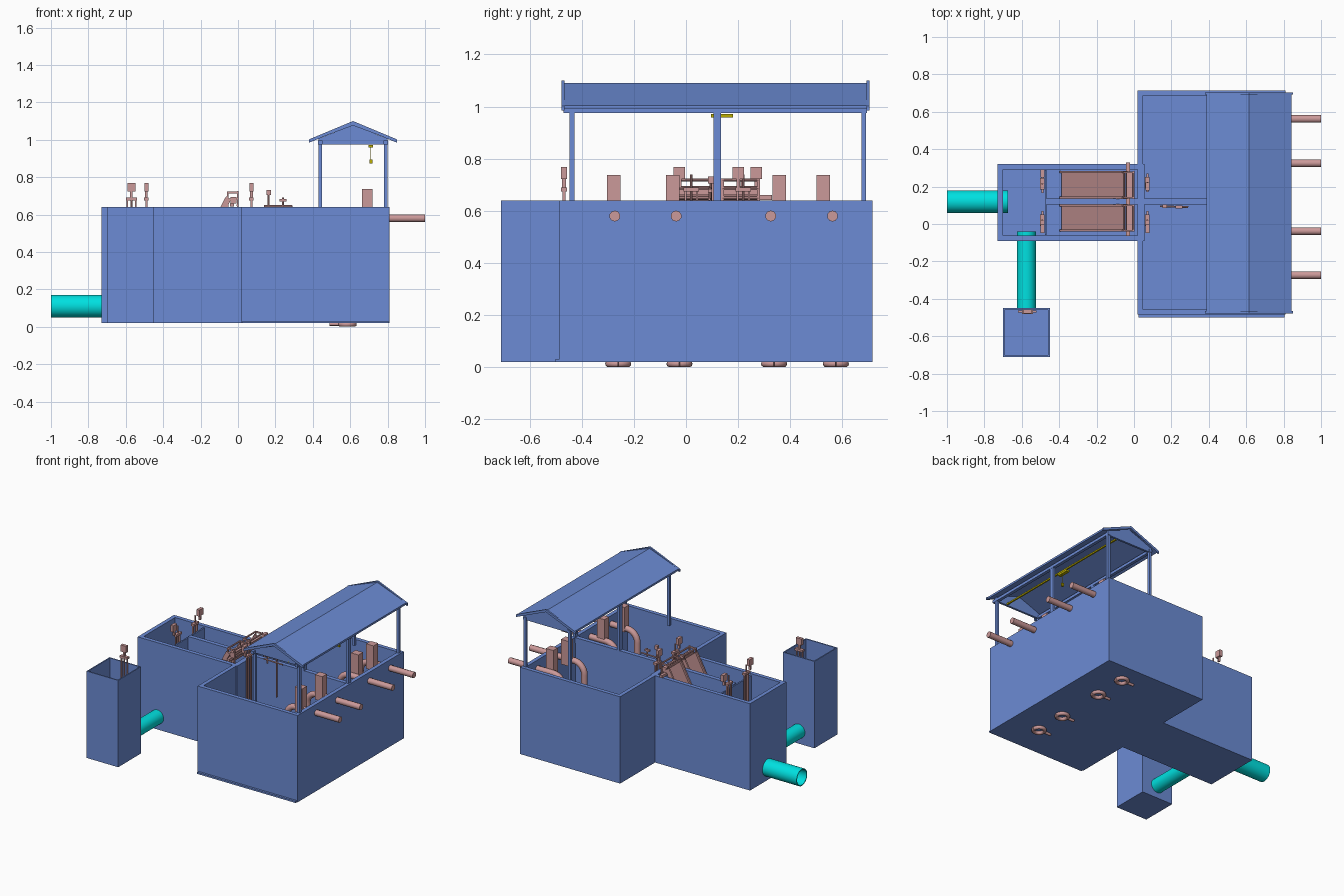
import bpy, bmesh, math
from mathutils import Vector, Matrix

if "Cube" in bpy.data.objects:
    bpy.data.objects.remove(bpy.data.objects["Cube"])


def material(name, rgb):
    m = bpy.data.materials.new(name)
    m.use_nodes = True
    m.diffuse_color = (*rgb, 1)
    m.node_tree.nodes["Principled BSDF"].inputs["Base Color"].default_value = (*rgb, 1)
    return m


BLUE = material("blue_concrete", (0.15, 0.26, 0.66))
PINK = material("pink_steel", (0.60, 0.32, 0.32))
CYAN = material("cyan_pipe", (0.0, 0.75, 0.75))
YELLOW = material("yellow_hoist", (0.50, 0.42, 0.0))


def finish(name, bm, mat, smooth=False):
    bmesh.ops.recalc_face_normals(bm, faces=bm.faces)
    for f in bm.faces:
        f.smooth = smooth
    if smooth:
        for e in bm.edges:
            e.smooth = len(e.link_faces) == 2 and e.calc_face_angle() < 0.6
    me = bpy.data.meshes.new(name)
    bm.to_mesh(me)
    bm.free()
    me.materials.append(mat)
    ob = bpy.data.objects.new(name, me)
    bpy.context.collection.objects.link(ob)
    return ob


def add_box(bm, lo, hi):
    lo, hi = Vector(lo), Vector(hi)
    mat = Matrix.Translation((lo + hi) / 2) @ Matrix.Diagonal((*(hi - lo), 1))
    return bmesh.ops.create_cube(bm, size=1, matrix=mat)["verts"]


def box(name, lo, hi, mat):
    bm = bmesh.new()
    add_box(bm, lo, hi)
    return finish(name, bm, mat)


def open_tank(name, lo, hi, wall, floor):
    """Box with an inset top pushed down to the floor level."""
    bm = bmesh.new()
    add_box(bm, lo, hi)
    bm.normal_update()
    top = max(bm.faces, key=lambda f: f.calc_center_median().z)
    bmesh.ops.inset_individual(bm, faces=[top], thickness=wall)
    inner = bmesh.ops.extrude_discrete_faces(bm, faces=[top])["faces"][0]
    for v in inner.verts:
        v.co.z = floor
    return finish(name, bm, BLUE)


def add_rod(bm, a, b, r, segs=12, caps=True):
    a, b = Vector(a), Vector(b)
    d = b - a
    mat = Matrix.Translation((a + b) / 2) @ d.to_track_quat("Z", "Y").to_matrix().to_4x4()
    bmesh.ops.create_cone(bm, cap_ends=caps, segments=segs, radius1=r, radius2=r,
                          depth=d.length, matrix=mat)


def prism(name, profile, y0, y1, mat):
    """Extrude an x-z outline along y."""
    bm = bmesh.new()
    face = bm.faces.new([bm.verts.new((x, y0, z)) for x, z in profile])
    new = bmesh.ops.extrude_face_region(bm, geom=[face])["geom"]
    bmesh.ops.translate(bm, vec=(0, y1 - y0, 0),
                        verts=[v for v in new if isinstance(v, bmesh.types.BMVert)])
    return finish(name, bm, mat)


def tube(name, a, b, r):
    bm = bmesh.new()
    add_rod(bm, a, b, r, 32, caps=False)
    ob = finish(name, bm, CYAN, True)
    mod = ob.modifiers.new("wall", "SOLIDIFY")
    mod.thickness = 0.006
    mod.offset = -1


def swept_pipe(name, points, r, mat):
    cu = bpy.data.curves.new(name + "_path", "CURVE")
    cu.dimensions = "3D"
    cu.bevel_depth, cu.bevel_resolution, cu.use_fill_caps = r, 3, True
    sp = cu.splines.new("POLY")
    sp.points.add(len(points) - 1)
    for p, co in zip(sp.points, points):
        p.co = (*co, 1)
    sp.use_smooth = True
    cu.materials.append(mat)
    ob = bpy.data.objects.new(name, cu)
    bpy.context.collection.objects.link(ob)


# Concrete tanks
TOP, BASE = 0.64, 0.02
open_tank("main_tank", (0.02, -0.485, BASE), (0.81, 0.715, TOP), 0.04, 0.04)
box("base_slab", (0.025, -0.5, BASE), (0.805, 0.7, 0.032), BLUE)
open_tank("inlet_channel", (-0.73, -0.09, BASE), (0.055, 0.32, TOP), 0.04, 0.04)
open_tank("side_chamber", (-0.70, -0.71, BASE), (-0.45, -0.45, TOP), 0.012, 0.04)
box("channel_divider", (-0.47, 0.105, 0.03), (0.03, 0.135, TOP - 0.002), BLUE)
box("channel_cross_wall", (-0.477, -0.06, 0.03), (-0.467, 0.29, TOP - 0.01), BLUE)
box("tank_divider", (0.05, 0.105, 0.03), (0.78, 0.135, TOP - 0.002), BLUE)

# Large inlet pipes
tube("inlet_pipe", (-1, 0.12, 0.11), (-0.675, 0.12, 0.11), 0.06)
tube("link_pipe", (-0.575, -0.455, 0.11), (-0.575, -0.04, 0.11), 0.05)

# Canopy: gable roof, end boards, beams and posts
RIDGE, HALF = 0.615, 0.235


def gable(half, eave, ridge, thick):
    return [(RIDGE - half, eave), (RIDGE, ridge), (RIDGE + half, eave),
            (RIDGE + half, eave - thick), (RIDGE, ridge - thick), (RIDGE - half, eave - thick)]


prism("roof", gable(0.228, 1.005, 1.09, 0.014), -0.47, 0.695, BLUE)
for tag, y in (("front", -0.478), ("back", 0.692)):
    prism(tag + "_barge_board", gable(HALF, 1.002, 1.1, 0.018), y, y + 0.012, BLUE)
for tag, y in (("front", -0.445), ("back", 0.675)):
    prism(tag + "_gable_infill", [(0.43, 0.975), (0.43, 1.005), (RIDGE, 1.078),
                                  (0.80, 1.005), (0.80, 0.975)], y, y + 0.015, BLUE)
for side, x in (("right", 0.44), ("left", 0.79)):
    box(side + "_eave_beam", (x - 0.011, -0.47, 0.975), (x + 0.011, 0.695, 0.995), BLUE)
    for place, y, w in (("front", -0.437, 0.009), ("middle", 0.12, 0.015), ("back", 0.682, 0.009)):
        box(f"{side}_{place}_post", (x - 0.01, y - w, 0.6), (x + 0.01, y + w, 0.98), BLUE)

# Hoist under the canopy
box("hoist_rail", (0.705, -0.445, 0.978), (0.715, 0.68, 0.988), YELLOW)
box("hoist_trolley", (0.698, 0.095, 0.958), (0.722, 0.18, 0.972), YELLOW)
bm = bmesh.new()
add_rod(bm, (0.71, 0.125, 0.89), (0.71, 0.125, 0.965), 0.002, 6)
add_box(bm, (0.702, 0.119, 0.872), (0.718, 0.131, 0.894))
finish("hoist_hook", bm, YELLOW)

# Pumps: riser with elbow, suction bell, control box
PX, BEND, PZ = 0.575, 0.08, 0.58
for i, (y, box_y) in enumerate([(-0.273, -0.277), (-0.038, -0.05), (0.325, 0.357), (0.562, 0.527)], 1):
    arc = [(PX + BEND * (1 - math.cos(t)), y, PZ - BEND + BEND * math.sin(t))
           for t in (math.pi / 2 * k / 8 for k in range(9))]
    swept_pipe(f"discharge_pipe_{i}", [(PX, y, 0.03)] + arc + [(1.0, y, PZ)], 0.021, PINK)
    bell_y = y + 0.013
    ring = [(PX + 0.01 + 0.037 * math.cos(t), bell_y + 0.037 * math.sin(t), 0.013)
            for t in (math.tau * k / 24 for k in range(25))]
    swept_pipe(f"suction_bell_{i}", ring, 0.013, PINK)
    bm = bmesh.new()
    add_rod(bm, (0.49, bell_y, 0.014), (0.555, bell_y, 0.014), 0.009)
    add_rod(bm, (PX, y, 0.04), (PX, y, 0.17), 0.04, 20)
    finish(f"pump_body_{i}", bm, PINK, True)
    box(f"control_box_{i}", (0.662, box_y - 0.026, 0.56), (0.72, box_y + 0.026, 0.737), PINK)


# Sluice gates: plate, stem, yoke and actuator head
def gate(name, x, y, along_x, shift=0.0):
    def part(a, z0, z1, w, t):
        ctr = Vector((x + a, y, 0)) if along_x else Vector((x, y + a, 0))
        half = Vector((w, t, 0)) if along_x else Vector((t, w, 0))
        add_box(bm, ctr - half + Vector((0, 0, z0)), ctr + half + Vector((0, 0, z1)))
    bm = bmesh.new()
    part(0, 0.05, 0.22, 0.05, 0.005)
    part(0, 0.675, 0.69, 0.03, 0.012)
    for s in (-1, 1):
        part(s * 0.022, 0.2, 0.68, 0.004, 0.005)
    part(shift, 0.722, 0.768, 0.022, 0.011)
    part(shift, 0.69, 0.725, 0.007, 0.007)
    add_rod(bm, (x, y, 0.2), (x, y, 0.74), 0.005, 8)
    finish(name, bm, PINK)


gate("channel_gate_right", -0.49, 0.02, False, -0.045)
gate("channel_gate_left", -0.49, 0.215, False, 0.055)
gate("tank_gate_right", 0.072, 0.02, False, -0.045)
gate("tank_gate_left", 0.072, 0.22, False, -0.02)
gate("chamber_gate", -0.57, -0.468, True)

# Inclined bar screens with their head frames
LOW, HIGH = Vector((-0.385, 0, 0.05)), Vector((-0.05, 0, 0.69))
slope = (HIGH - LOW).normalized()
for side, y0, y1 in (("right", -0.035, 0.1), ("left", 0.14, 0.278)):
    bm = bmesh.new()
    tilt = Matrix.Translation(LOW) @ slope.to_track_quat("Z", "Y").to_matrix().to_4x4()
    length, mid, w = (HIGH - LOW).length, (y0 + y1) / 2, (y1 - y0) / 2
    spin = Matrix.Rotation(math.atan2(slope.x, slope.z), 4, "Y")
    pose = Matrix.Translation(LOW + Vector((0, mid, 0))) @ spin
    verts = add_box(bm, (-0.004, -w, 0), (0.004, w, length))
    for s in (-1, 1):
        verts += add_box(bm, (-0.016, s * w - 0.006, 0), (0.016, s * w + 0.006, length))
    bmesh.ops.transform(bm, matrix=pose, verts=verts)
    finish(side + "_bar_screen", bm, PINK)

    bm = bmesh.new()
    for y in (y0, y1):
        add_box(bm, (-0.006, y - 0.005, 0.62), (0.002, y + 0.005, 0.725))
        add_box(bm, (-0.055, y - 0.004, 0.712), (0.002, y + 0.004, 0.722))
        add_box(bm, (-0.058, y - 0.004, 0.64), (-0.05, y + 0.004, 0.722))
    for x, z in ((-0.002, 0.65), (-0.002, 0.685), (-0.002, 0.718), (-0.054, 0.718), (-0.06, 0.66)):
        add_rod(bm, (x, y0, z), (x, y1, z), 0.006, 8)
    add_box(bm, (-0.04, y0, 0.66), (-0.008, y1, 0.695))
    finish(side + "_screen_head", bm, PINK)
box("screen_drive_beam", (-0.042, -0.065, 0.642), (-0.022, 0.33, 0.66), PINK)

# Level gauge and small cabinet on the tank divider
bm = bmesh.new()
add_rod(bm, (0.14, 0.095, 0.645), (0.29, 0.09, 0.645), 0.005, 8)
add_rod(bm, (0.24, 0.092, 0.4), (0.24, 0.092, 0.69), 0.005, 8)
add_box(bm, (0.222, 0.084, 0.67), (0.258, 0.1, 0.683))
finish("level_gauge", bm, PINK)
bm = bmesh.new()
add_box(bm, (0.152, 0.085, 0.705), (0.176, 0.105, 0.732))
add_rod(bm, (0.164, 0.095, 0.62), (0.164, 0.095, 0.71), 0.005, 8)
finish("gauge_cabinet", bm, PINK)
